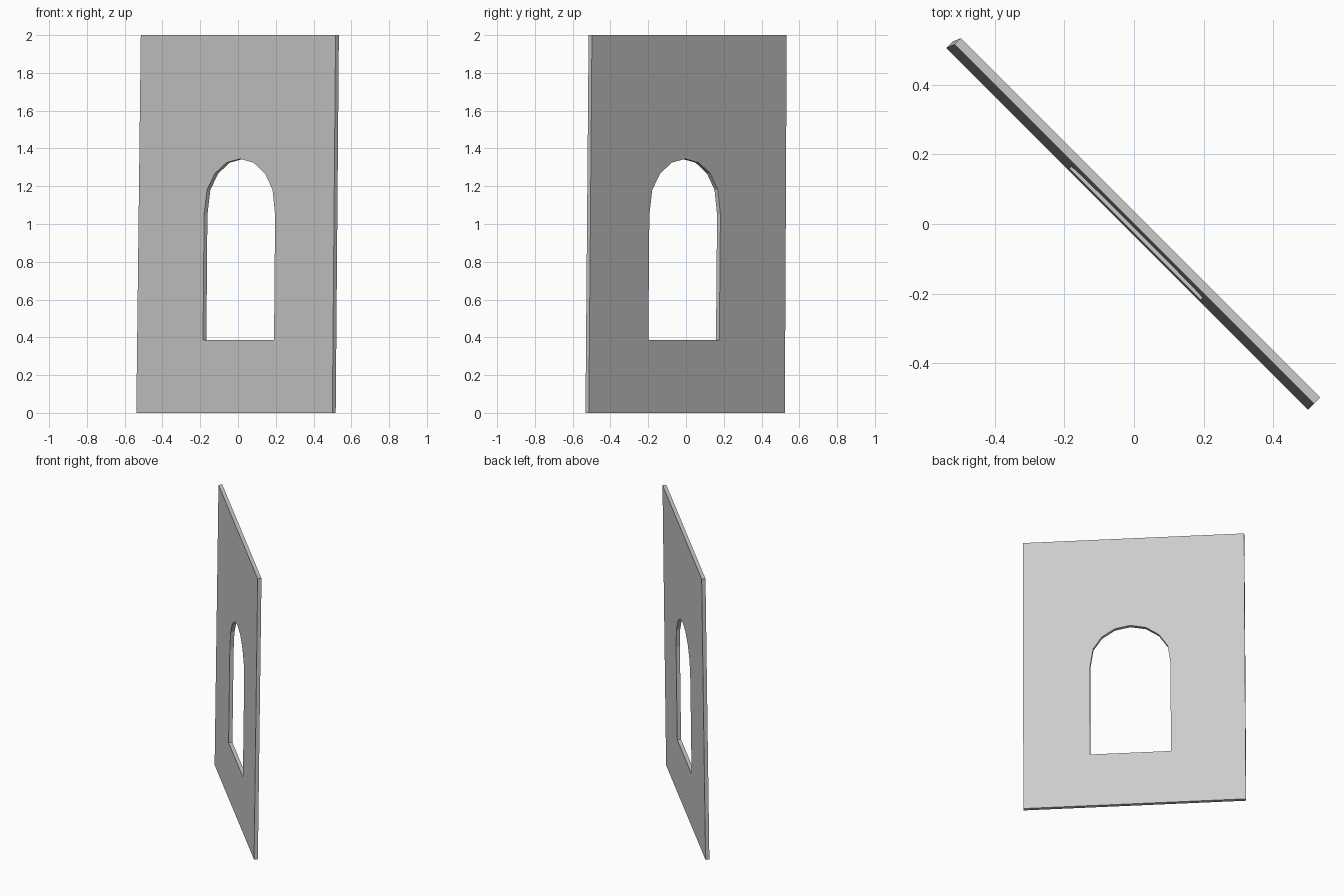
import bpy, bmesh
from math import cos, sin, pi

if "Cube" in bpy.data.objects:
    bpy.data.objects.remove(bpy.data.objects["Cube"])

# Panel coordinates: s runs along the diagonal wall, t through its thickness
FRONT, THICK, LEAN = -0.0165, 0.0178, 0.0168


def place(s, t, z):
    t += LEAN * z / 2
    return (s + t, t - s, z)


# Outer edge and arched window outline, as (s, z)
outer = [(-0.522, 0), (0.516, 0), (0.516, 2), (-0.515, 2)]
mid, half, spring, top = 0.016, 0.188, 1.05, 1.345
radius = half * 2 ** 0.5
arch = [(mid + half * cos(pi * i / 8), top - radius + radius * sin(pi * i / 8))
        for i in range(1, 8)]
window = ([(mid - half, 0.385), (mid + half, 0.385), (mid + half, spring)]
          + arch + [(mid - half, spring)])

bm = bmesh.new()

# Fill the front face around the window
edges = []
for loop in (outer, window):
    vs = [bm.verts.new((s, FRONT, z)) for s, z in loop]
    edges += [bm.edges.new((vs[i - 1], vs[i])) for i in range(len(vs))]
bmesh.ops.triangle_fill(bm, edges=edges, use_beauty=True)

# Thicken, then turn to the diagonal and lean slightly back
geo = bmesh.ops.extrude_face_region(bm, geom=bm.faces[:], use_keep_orig=True)["geom"]
for v in geo:
    if isinstance(v, bmesh.types.BMVert):
        v.co.y += THICK
for v in bm.verts:
    v.co = place(*v.co)
bmesh.ops.recalc_face_normals(bm, faces=bm.faces[:])

mesh = bpy.data.meshes.new("arched_window_wall")
bm.to_mesh(mesh)
bm.free()
wall = bpy.data.objects.new("arched_window_wall", mesh)
bpy.context.collection.objects.link(wall)
